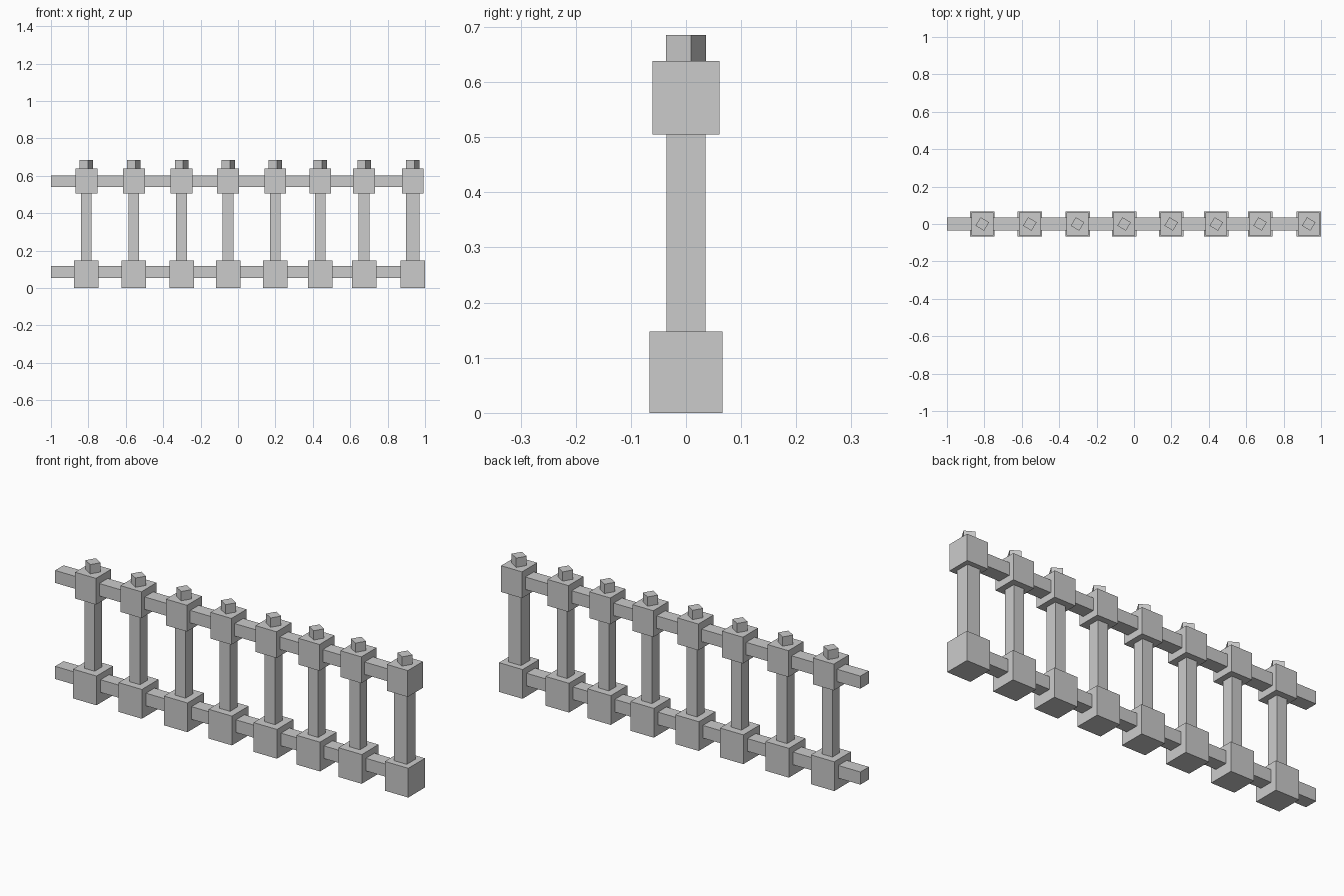
import bpy, math

if "Cube" in bpy.data.objects:
    bpy.data.objects.remove(bpy.data.objects["Cube"])


def box(name, x0, x1, depth, z0, z1, turn=0.0):
    """Box centred on y = 0, spanning x0..x1 and z0..z1."""
    bpy.ops.mesh.primitive_cube_add(size=1, location=((x0 + x1) / 2, 0, (z0 + z1) / 2))
    ob = bpy.context.object
    ob.name = name
    ob.scale = (x1 - x0, depth, z1 - z0)
    ob.rotation_euler.z = turn
    return ob


def centred(name, x, width, depth, z0, z1, turn=0.0):
    return box(name, x - width / 2, x + width / 2, depth, z0, z1, turn)


# Horizontal rails: overhang on the left, end inside the last post on the right
box("lower_rail", -1.0, 0.935, 0.068, 0.053, 0.117)
box("upper_rail", -1.0, 0.935, 0.068, 0.539, 0.602)

# Unevenly spaced posts
post_x = [-0.811, -0.557, -0.302, -0.053, 0.199, 0.440, 0.674, 0.934]
for i, x in enumerate(post_x, 1):
    thick = 0.071 if i == len(post_x) else 0.058   # end post is stouter
    centred(f"base_block_{i}", x, 0.131, 0.133, 0.0, 0.148)
    centred(f"post_{i}", x, thick, thick, 0.148, 0.505)
    centred(f"cap_block_{i}", x, 0.117, 0.121, 0.505, 0.638)
    # Small twisted finial
    centred(f"finial_{i}", x, 0.0525, 0.0525, 0.638, 0.685, math.radians(59))
